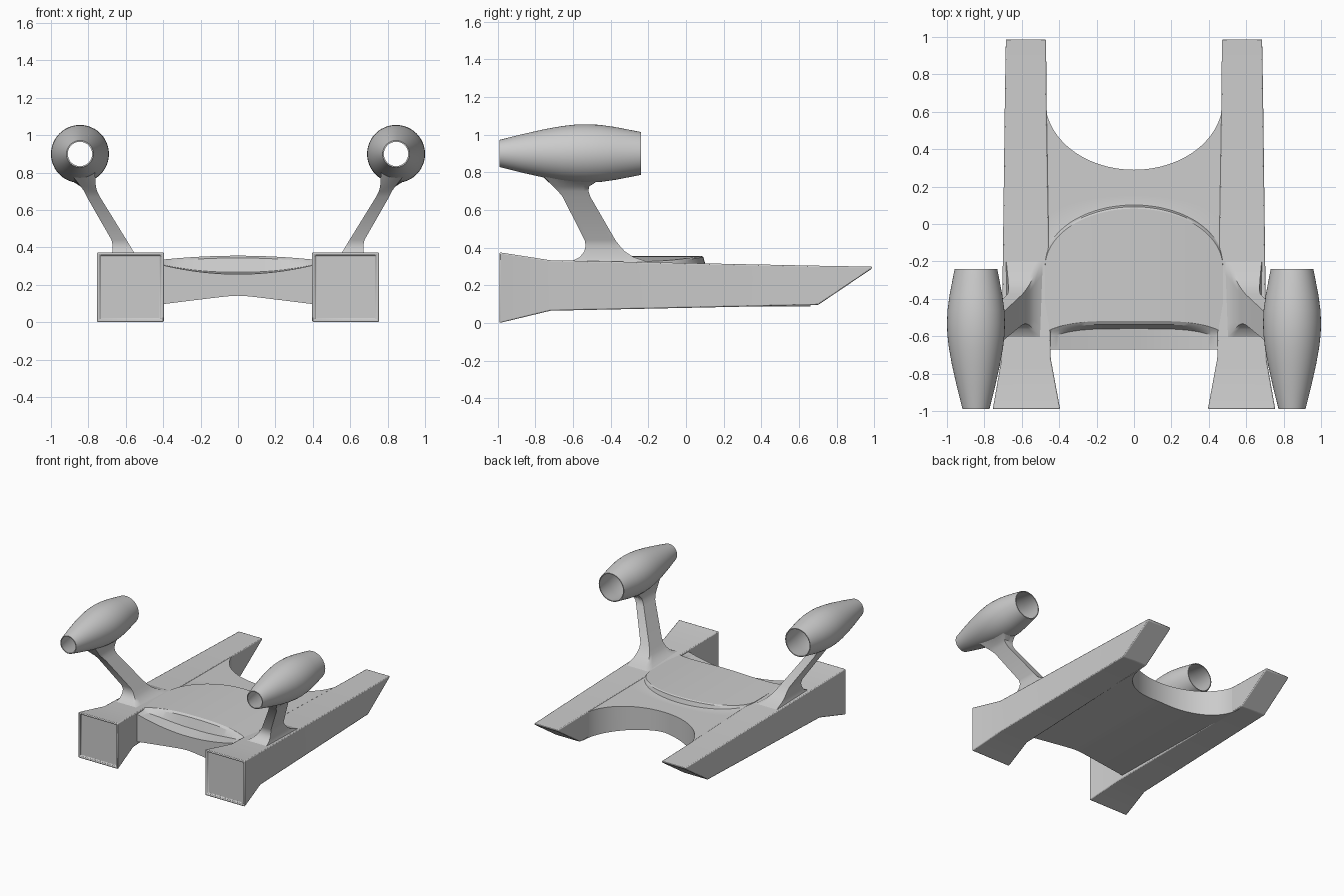
import bpy, bmesh, math

if "Cube" in bpy.data.objects:
    bpy.data.objects.remove(bpy.data.objects["Cube"])


def loft(name, rings, cyclic=False, mirror=False, bevel=0.0, angle=30):
    """Skin a list of equal-length closed rings into one mesh object."""
    bm = bmesh.new()
    vs = [[bm.verts.new(p) for p in r] for r in rings]
    n, m = len(rings), len(rings[0])
    for i in range(n if cyclic else n - 1):
        a, b = vs[i], vs[(i + 1) % n]
        for j in range(m):
            k = (j + 1) % m
            bm.faces.new((a[j], a[k], b[k], b[j]))
    if not cyclic:
        bm.faces.new(vs[0])
        bm.faces.new(vs[-1][::-1])
    bmesh.ops.recalc_face_normals(bm, faces=bm.faces)
    me = bpy.data.meshes.new(name)
    bm.to_mesh(me)
    bm.free()
    ob = bpy.data.objects.new(name, me)
    bpy.context.collection.objects.link(ob)
    bpy.ops.object.select_all(action='DESELECT')
    ob.select_set(True)
    bpy.context.view_layer.objects.active = ob
    bpy.ops.object.shade_smooth_by_angle(angle=math.radians(angle))
    if bevel:
        b = ob.modifiers.new("Bevel", 'BEVEL')
        b.width, b.segments, b.limit_method = bevel, 2, 'ANGLE'
    if mirror:
        ob.modifiers.new("Mirror", 'MIRROR').use_mirror_merge = False
    return ob


def interp(table, t):
    for (a, p), (b, q) in zip(table, table[1:]):
        if t <= b:
            return p + (q - p) * max(0.0, (t - a) / (b - a))
    return table[-1][1]


# Side hulls: flared front end with a shallow recess, raked rear tip
def hull_ring(x0, x1, z0, z1, y_bot, y_top):
    return [(x0, y_bot, z0), (x1, y_bot, z0), (x1, y_top, z1), (x0, y_top, z1)]


loft("side_hull", [
    hull_ring(0.412, 0.738, 0.017, 0.358, -0.975, -0.975),
    hull_ring(0.412, 0.738, 0.017, 0.358, -0.99, -0.99),
    hull_ring(0.395, 0.755, 0.0, 0.375, -0.99, -0.99),
    hull_ring(0.445, 0.708, 0.065, 0.333, -0.72, -0.72),
    hull_ring(0.468, 0.69, 0.095, 0.304, 0.70, 0.70),
    hull_ring(0.470, 0.685, 0.287, 0.299, 0.985, 0.99),
], mirror=True, bevel=0.007)


# Centre deck: lengthwise slices with a raised domed panel and a scooped rear edge
def deck_slice(x):
    u = abs(x) / 0.475
    rear = 0.66 - 0.37 * math.sqrt(max(0.0, 1 - u * u))
    dome_rear = -0.2 + 0.31 * math.sqrt(max(0.0, 1 - u * u))
    dome_front = -0.53 - 0.06 * u ** 4
    top = 0.356 - 0.029 * u * u
    nose = 0.257 + 0.068 * u * u
    bottom = 0.142 - 0.054 * (math.sqrt(u * u + 0.01) - 0.1) / 0.9

    def base(y):
        return 0.329 - (y + 0.72) * 0.0203

    pts = [(-0.67, bottom), (-0.67, nose), (dome_front - 0.03, nose + 0.012 * (1 - u)),
           (dome_front - 0.006, top - 0.012), (dome_front + 0.012, top)]
    y0, y1 = dome_front + 0.012, dome_rear - 0.028
    pts += [(y0 + (y1 - y0) * t / 6, top) for t in range(1, 7)]
    pts += [(dome_rear - 0.018, top - 0.006), (dome_rear - 0.008, base(dome_rear) + 0.002)]
    pts += [(dome_rear + (rear - dome_rear) * t / 4, base(dome_rear + (rear - dome_rear) * t / 4))
            for t in range(5)]
    pts += [(rear, bottom)]
    return [(x, y, z) for y, z in pts]


N = 48
loft("centre_deck", [deck_slice(0.475 * math.sin(math.pi * (i / N - 0.5))) for i in range(N + 1)])

# Engine pods: open tubes with a thin wall
AX, AZ, WALL = 0.845, 0.90, 0.007
POD = [(-0.99, 0.072), (-0.87, 0.102), (-0.75, 0.129), (-0.66, 0.145), (-0.59, 0.153),
       (-0.53, 0.155), (-0.46, 0.152), (-0.38, 0.141), (-0.24, 0.114)]
profile = POD + [(y, r - WALL) for y, r in reversed(POD)]
SEG = 48
loft("engine_pod", [[(AX + r * math.cos(2 * math.pi * j / SEG), y, AZ + r * math.sin(2 * math.pi * j / SEG))
                     for j in range(SEG)] for y, r in profile], cyclic=True, mirror=True)


# Pylons: leaning struts flared into the hull below and the pod above
def rect(x0, x1, y0, y1, n=6):
    c = [(x0, y0), (x1, y0), (x1, y1), (x0, y1)]
    return [(a[0] + (b[0] - a[0]) * t / n, a[1] + (b[1] - a[1]) * t / n)
            for a, b in zip(c, c[1:] + c[:1]) for t in range(n)]


SECTIONS = [(0.318, 0.48, 0.685, -0.63, -0.19), (0.332, 0.505, 0.68, -0.60, -0.225),
            (0.35, 0.535, 0.675, -0.563, -0.28), (0.38, 0.56, 0.672, -0.54, -0.325),
            (0.41, 0.578, 0.67, -0.533, -0.352), (0.44, 0.596, 0.676, -0.538, -0.375),
            (0.67, 0.738, 0.808, -0.655, -0.508), (0.70, 0.753, 0.822, -0.68, -0.518),
            (0.725, 0.76, 0.84, -0.705, -0.514)]
rings = [[(x, y, z) for x, y in rect(x0, x1, y0, y1)] for z, x0, x1, y0, y1 in SECTIONS]
# last ring is wrapped onto the pod surface
rings.append([(x, y, AZ + 0.003 - math.sqrt(interp(POD, y) ** 2 - (x - AX) ** 2))
              for x, y in rect(0.765, 0.885, -0.76, -0.475)])
loft("pylon", rings, mirror=True, angle=40)
